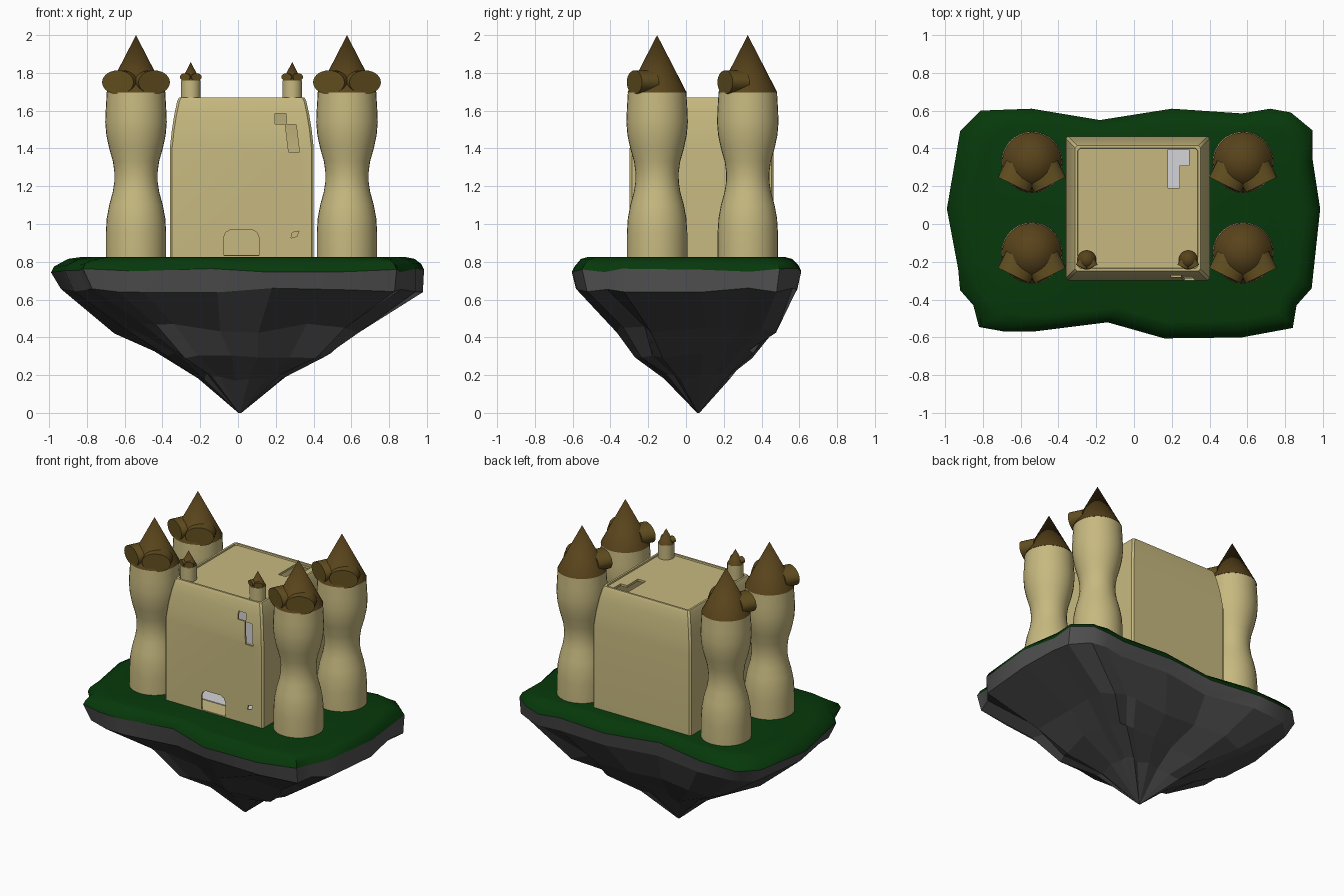
import bpy, bmesh, math, random
from mathutils import Matrix, Vector

if "Cube" in bpy.data.objects:
    bpy.data.objects.remove(bpy.data.objects["Cube"])

random.seed(4)


def mat(name, r, g, b):
    m = bpy.data.materials.new(name)
    m.diffuse_color = (r, g, b, 1)
    m.use_nodes = True
    m.node_tree.nodes["Principled BSDF"].inputs["Base Color"].default_value = m.diffuse_color
    return m


SAND = mat("sandstone", 0.57, 0.485, 0.215)
ROOF = mat("roof brown", 0.098, 0.056, 0.011)
PETAL = mat("petal brown", 0.122, 0.077, 0.014)
GRASS = mat("grass green", 0.002, 0.040, 0.003)
RIM = mat("rim grey", 0.080, 0.080, 0.082)
ROCK = mat("dark rock", 0.056, 0.056, 0.058)
PALE = mat("pale grey", 0.66, 0.66, 0.68)


def finish(bm, name, mats, angle=None):
    bmesh.ops.recalc_face_normals(bm, faces=bm.faces)
    me = bpy.data.meshes.new(name)
    bm.to_mesh(me)
    bm.free()
    ob = bpy.data.objects.new(name, me)
    bpy.context.collection.objects.link(ob)
    for m in mats:
        me.materials.append(m)
    if angle:
        bpy.ops.object.select_all(action='DESELECT')
        ob.select_set(True)
        bpy.context.view_layer.objects.active = ob
        bpy.ops.object.shade_smooth_by_angle(angle=math.radians(angle))
    return ob


def loft(rings, cap_start=True, cap_end=True):
    """Skin a stack of closed rings of equal length."""
    bm = bmesh.new()
    vs = [[bm.verts.new(p) for p in r] for r in rings]
    n = len(rings[0])
    for a, b in zip(vs, vs[1:]):
        for i in range(n):
            j = (i + 1) % n
            bm.faces.new((a[i], a[j], b[j], b[i]))
    if cap_start:
        bm.faces.new(vs[0][::-1])
    if cap_end:
        bm.faces.new(vs[-1])
    return bm


def circle(x, y, z, r, n=32):
    return [(x + r * math.cos(2 * math.pi * i / n), y + r * math.sin(2 * math.pi * i / n), z)
            for i in range(n)]


# ---- floating island ----
outline = [(-.92, .49), (-.81, .60), (-.54, .61), (-.18, .55), (.2, .61), (.57, .585), (.72, .61),
           (.83, .59), (.945, .495), (.945, .34), (.985, .08), (.94, -.34), (.86, -.43), (.84, -.55),
           (.57, -.6), (.16, -.605), (-.14, -.52), (-.54, -.57), (-.68, -.57), (-.82, -.545),
           (-.85, -.43), (-.92, -.35), (-.93, -.24), (-.99, .08)]


def island_ring(z, cx, cy, sx, sy, jz=0.0, js=0.0):
    out = []
    for x, y in outline:
        k = 1 + random.uniform(-js, js)
        out.append((cx + x * sx * k, cy + y * sy * k, z + random.uniform(-jz, jz)))
    return out


edge = island_ring(.755, 0, 0, 1, 1, .012)
grass = [edge, [(x * .985, y * .975, z + .03) for x, y, z in edge],
         island_ring(.815, .02, 0, .93, .92), island_ring(.825, .03, 0, .87, .86)]
finish(loft(grass, cap_start=False), "grass", [GRASS], 40)

low = island_ring(.65, .025, 0, .965, .96, .012, .01)
finish(loft([edge, low], False, False), "rock_rim", [RIM], 40)

rock = [low, island_ring(.45, 0, .06, .645, .68, .03, .06),
        island_ring(.31, .03, .045, .45, .50, .025, .07),
        island_ring(.19, .02, .055, .23, .27, .02, .08),
        island_ring(0, .01, .065, .008, .01)]
finish(loft(rock, cap_start=False), "rock_underside", [ROCK])


# ---- castle keep: hollow tapered block with a lipped roof ----
def keep_ring(z, h, c=.012):
    pts = [(h, h - c), (h - c, h), (c - h, h), (-h, h - c), (-h, c - h), (c - h, -h), (h - c, -h), (h, c - h)]
    return [(.02 + x, .083 + y, z) for x, y in pts]


keep = finish(loft([keep_ring(z, h) for z, h in
                    [(.815, .381), (1.4, .381), (1.5, .370), (1.58, .357), (1.65, .342), (1.67, .332),
                     (1.67, .318), (1.66, .316)]]), "keep", [SAND])


def prism_y(pts, y0, y1):
    return loft([[(x, y0, z) for x, z in pts], [(x, y1, z) for x, z in pts]])


def prism_z(pts, z0, z1):
    return loft([[(x, y, z0) for x, y in pts], [(x, y, z1) for x, y in pts]])


door = [(.11, .832), (.11, .93), (.10, .955), (.075, .97), (-.04, .97), (-.065, .955), (-.075, .93), (-.075, .832)]
window = [(.195, 1.585), (.255, 1.585), (.257, 1.527), (.308, 1.527), (.325, 1.38), (.268, 1.38),
          (.25, 1.53), (.195, 1.53)]
chink = [(.28, .925), (.312, .935), (.322, .962), (.288, .955)]
roof_gap = [(.18, .19), (.24, .19), (.24, .31), (.29, .31), (.29, .393), (.18, .393)]
room = [keep_ring(z, h) for z, h in [(.832, .369), (1.4, .369), (1.5, .358), (1.58, .345), (1.645, .331)]]
cutters = [finish(bm, "keep_cutter", []) for bm in (
    loft(room), prism_y(door, -.4, -.2), prism_y(window, -.4, -.2),
    prism_y(chink, -.4, -.2), prism_z(roof_gap, 1.58, 1.75))]
for c in cutters:
    c.hide_render = True
    mod = keep.modifiers.new("cut", 'BOOLEAN')
    mod.operation = 'DIFFERENCE'
    mod.solver = 'EXACT'
    mod.object = c
dg = bpy.context.evaluated_depsgraph_get()
cut_mesh = bpy.data.meshes.new_from_object(keep.evaluated_get(dg))
keep.modifiers.clear()
keep.data = cut_mesh
for c in cutters:
    bpy.data.objects.remove(c)
bpy.ops.object.select_all(action='DESELECT')
keep.select_set(True)
bpy.context.view_layer.objects.active = keep
bpy.ops.object.shade_smooth_by_angle(angle=math.radians(25))

# pale floor and back panel seen through the openings
finish(prism_z([(-.345, -.17), (.385, -.17), (.385, .448), (-.345, .448)], .829, .837), "keep_floor", [PALE])
finish(prism_y([(-.33, .975), (.15, .975), (.15, 1.38), (-.33, 1.38)], .445, .452), "keep_back_panel", [PALE])


# ---- tower roofs: cone with two stubby oval petals at the front ----
def tower_cap(name, x, y, z, k):
    bm = bmesh.new()
    bmesh.ops.create_cone(bm, cap_ends=True, segments=32, radius1=.157 * k, radius2=0, depth=.305 * k,
                          matrix=Matrix.Translation((x, y, z + .1525 * k)))
    finish(bm, name + "_cone", [ROOF], 40)
    bm = bmesh.new()
    for s in (-1, 1):
        # oval cylinder lying flat, its end turned outwards from the front
        place = (Matrix.Translation((x + s * .0745 * k, y - .075 * k, z + .055 * k))
                 @ Matrix.Rotation(s * math.radians(26), 4, 'Z')
                 @ Matrix.Rotation(math.radians(90), 4, 'X') @ Matrix.Diagonal((.0925 * k, .063 * k, .1 * k, 1)))
        bmesh.ops.create_cone(bm, cap_ends=True, segments=28, radius1=1, radius2=1, depth=1, matrix=place)
    finish(bm, name + "_petals", [PETAL], 40)


# ---- corner towers ----
profile = [(.815, .160), (.95, .160), (1.03, .155), (1.10, .142), (1.17, .123), (1.22, .115), (1.27, .114),
           (1.33, .122), (1.40, .142), (1.47, .157), (1.54, .163), (1.61, .160), (1.695, .155)]
for side, x in (("left", -.54), ("right", .577)):
    for end, y in (("front", -.153), ("back", .327)):
        name = f"{end}_{side}_tower"
        finish(loft([circle(x, y, z, r) for z, r in profile]), name, [SAND], 40)
        tower_cap(name, x, y, 1.695, 1)

# ---- small roof turrets ----
for side, x in (("left", -.25), ("right", .287)):
    name = f"{side}_turret"
    finish(loft([circle(x, -.19, z, .052, 24) for z in (1.65, 1.76)]), name, [SAND], 40)
    tower_cap(name, x, -.19, 1.76, .32)
